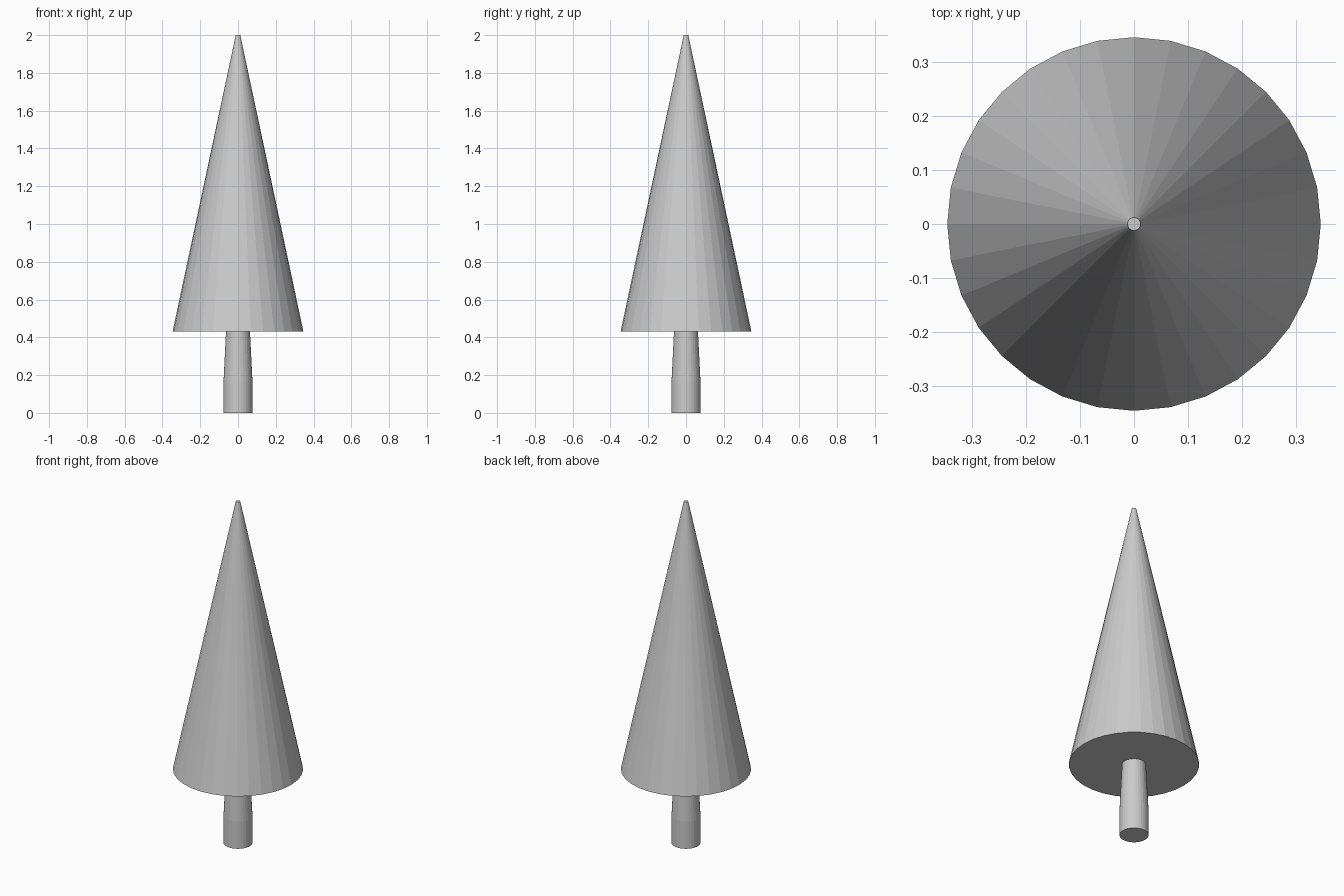
import bpy, bmesh
from math import cos, sin, tau

if "Cube" in bpy.data.objects:
    bpy.data.objects.remove(bpy.data.objects["Cube"])

SIDES = 32

def lathe(name, profile):
    """Closed flat-faced solid of revolution from (radius, z) points, bottom to top."""
    bm = bmesh.new()
    rings = [[bm.verts.new((r * cos(tau * i / SIDES), r * sin(tau * i / SIDES), z))
              for i in range(SIDES)] for r, z in profile]
    for low, high in zip(rings, rings[1:]):
        for i in range(SIDES):
            j = (i + 1) % SIDES
            bm.faces.new((low[i], low[j], high[j], high[i]))
    bm.faces.new(rings[0][::-1])
    bm.faces.new(rings[-1])
    mesh = bpy.data.meshes.new(name)
    bm.to_mesh(mesh)
    bm.free()
    obj = bpy.data.objects.new(name, mesh)
    bpy.context.collection.objects.link(obj)
    return obj

# Trunk: straight foot, then a gentle taper up into the foliage
lathe("trunk", [(0.077, 0.0), (0.077, 0.16), (0.063, 0.44)])

# Foliage: tall cone with a tiny blunt tip
lathe("foliage", [(0.346, 0.432), (0.012, 2.0)])
